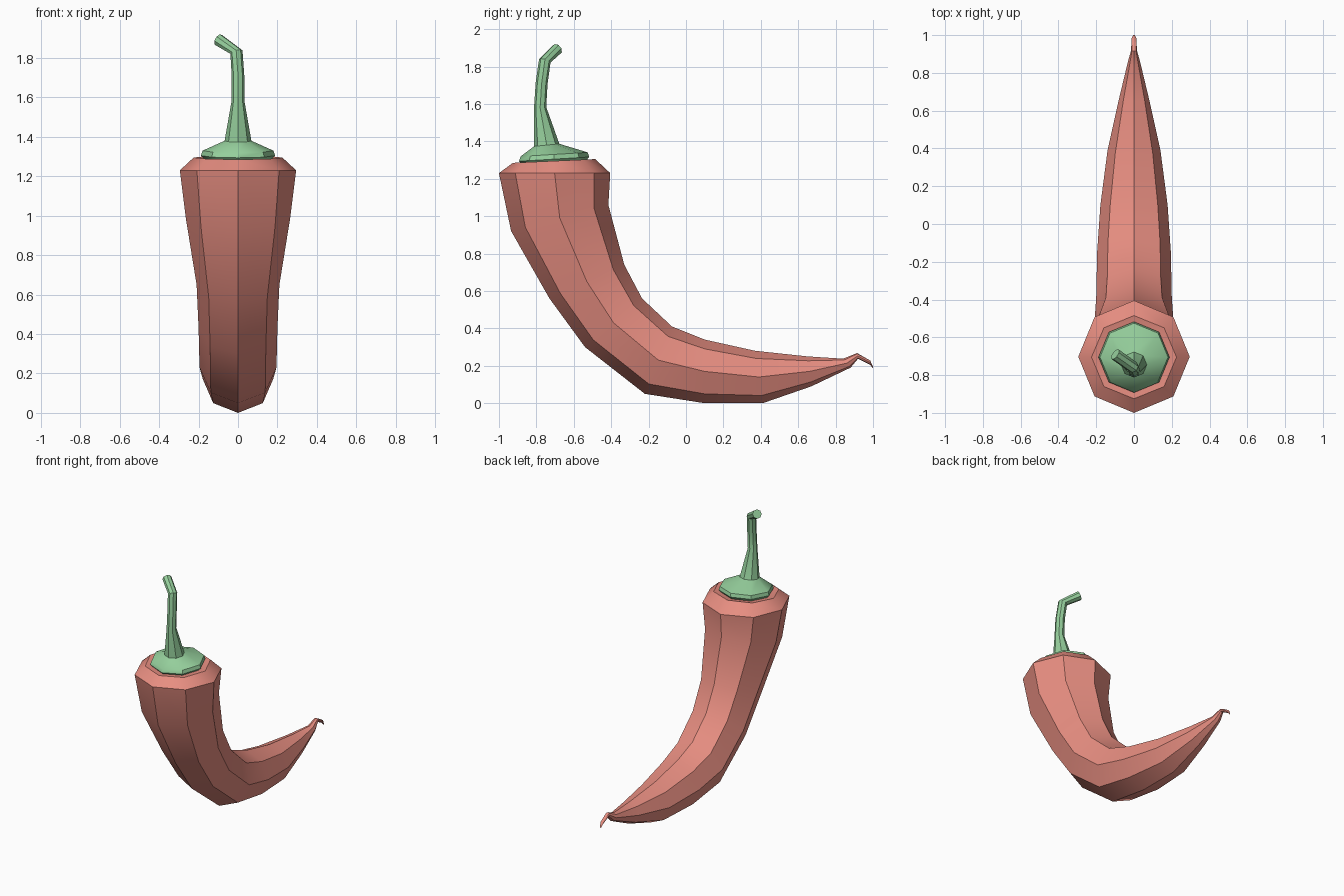
import bpy, bmesh, math
from mathutils import Vector

if "Cube" in bpy.data.objects:
    bpy.data.objects.remove(bpy.data.objects["Cube"])

N = 8


def material(name, color):
    m = bpy.data.materials.new(name)
    m.diffuse_color = color
    m.use_nodes = True
    m.node_tree.nodes["Principled BSDF"].inputs["Base Color"].default_value = m.diffuse_color
    return m


def loft(name, rings, mat):
    """Skin a list of equal-sized rings into a closed tube."""
    bm = bmesh.new()
    loops = [[bm.verts.new(p) for p in ring] for ring in rings]
    for a, b in zip(loops, loops[1:]):
        for i in range(N):
            j = (i + 1) % N
            bm.faces.new((a[i], a[j], b[j], b[i]))
    bm.faces.new(loops[0])
    bm.faces.new(loops[-1])
    bmesh.ops.recalc_face_normals(bm, faces=bm.faces)
    mesh = bpy.data.meshes.new(name)
    bm.to_mesh(mesh)
    bm.free()
    mesh.materials.append(mat)
    ob = bpy.data.objects.new(name, mesh)
    bpy.context.collection.objects.link(ob)
    bpy.ops.object.select_all(action='DESELECT')
    ob.select_set(True)
    bpy.context.view_layer.objects.active = ob
    bpy.ops.object.shade_smooth_by_angle(angle=math.radians(40))
    return ob


def span_ring(oy, oz, iy, iz, w):
    """Octagon spanning an outer and an inner side-view point, half width w."""
    o, i = Vector((0, oy, oz)), Vector((0, iy, iz))
    return [(o + i) / 2 + (o - i) / 2 * math.cos(t) + Vector((w * math.sin(t), 0, 0))
            for t in (math.tau * k / N for k in range(N))]


def axis_ring(center, axis, r):
    """Octagon around a centre, facing along axis."""
    q = Vector((0, 0, 1)).rotation_difference(Vector(axis))
    return [Vector(center) + q @ Vector((r * math.sin(t), -r * math.cos(t), 0))
            for t in (math.tau * k / N for k in range(N))]


# Curved pepper body: outer y, z, inner y, z, half width
body = [
    (-.87, 1.28, -.54, 1.29, .165), (-.925, 1.285, -.485, 1.305, .225),
    (-1.0, 1.23, -.405, 1.23, .295), (-.935, .92, -.415, 1.06, .265),
    (-.73, .56, -.33, .74, .21), (-.54, .30, -.235, .56, .2),
    (-.22, .05, -.075, .41, .195), (.10, .0, .10, .34, .178),
    (.41, .0, .37, .28, .14), (.67, .09, .65, .25, .08),
    (.88, .19, .84, .238, .032), (.92, .238, .915, .268, .016),
    (.985, .205, .985, .228, .012), (1.0, .185, 1.0, .195, .005)]
loft("pepper_body", [span_ring(*r) for r in body],
     material("red", (.80, .27, .22, 1)))

# Flared cap running up into the bent stem
stem = [
    ((0, -.705, 1.285), (0, -.06, 1), .17), ((0, -.705, 1.305), (0, -.06, 1), .188),
    ((0, -.705, 1.33), (0, -.06, 1), .18), ((0, -.745, 1.38), (0, -.1, 1), .068),
    ((0, -.78, 1.58), (0, -.1, 1), .033), ((0, -.772, 1.71), (0, .12, 1), .032),
    ((-.008, -.755, 1.83), (-.3, .3, 1), .032), ((-.1, -.69, 1.892), (-.1, .07, .06), .032)]
loft("stem", [axis_ring(*r) for r in stem], material("green", (.30, .62, .33, 1)))
